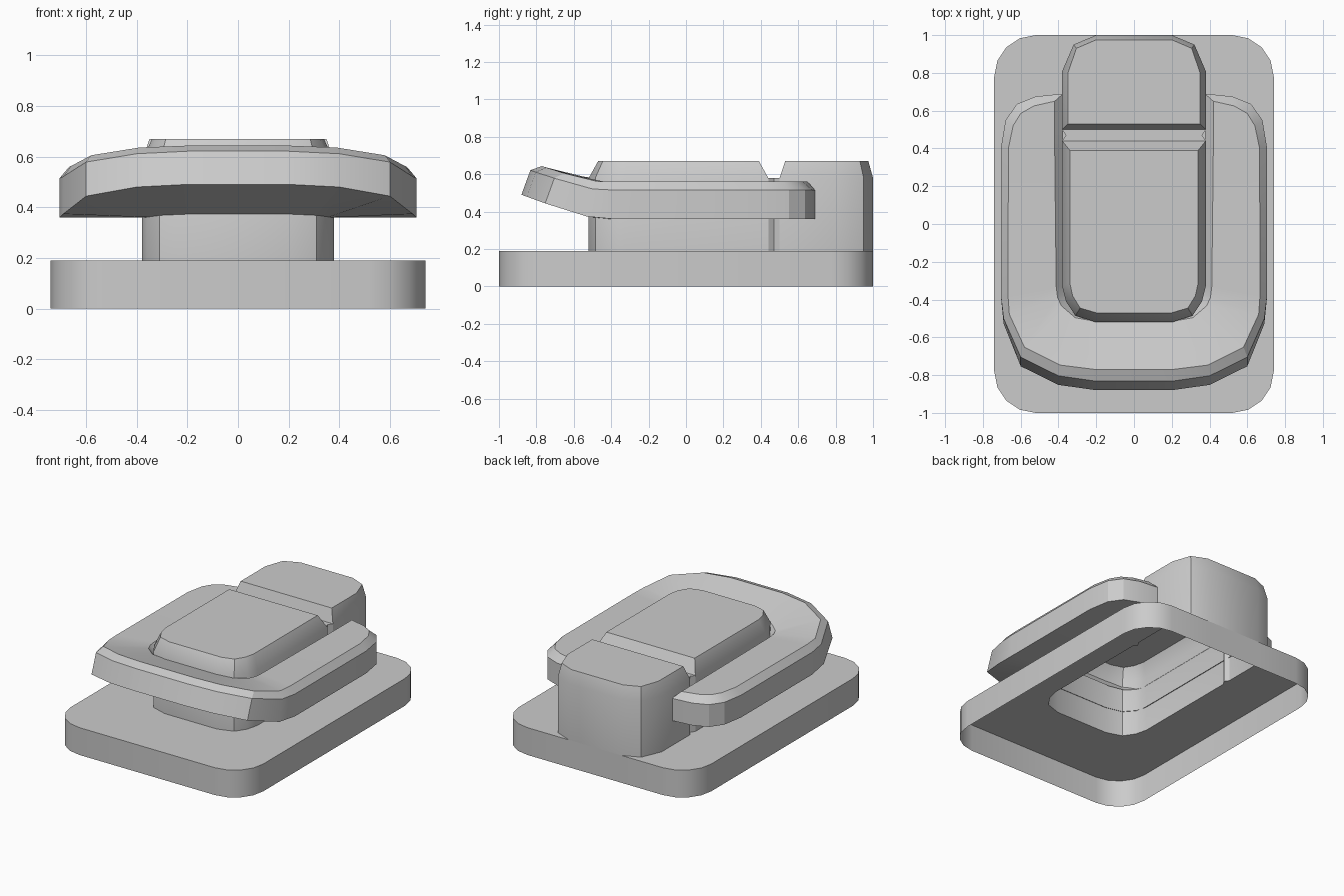
import bpy, bmesh
from math import sin, cos, radians, pi

if "Cube" in bpy.data.objects:
    bpy.data.objects.remove(bpy.data.objects["Cube"])


def make(name, polys, angle=30):
    """Build an object from polygons given as point lists, welding shared points."""
    bm = bmesh.new()
    for poly in polys:
        bm.faces.new([bm.verts.new(p) for p in poly])
    bmesh.ops.remove_doubles(bm, verts=bm.verts, dist=0.0005)
    bmesh.ops.recalc_face_normals(bm, faces=bm.faces)
    me = bpy.data.meshes.new(name)
    bm.to_mesh(me)
    bm.free()
    ob = bpy.data.objects.new(name, me)
    bpy.context.collection.objects.link(ob)
    bpy.ops.object.select_all(action='DESELECT')
    ob.select_set(True)
    bpy.context.view_layer.objects.active = ob
    bpy.ops.object.shade_smooth_by_angle(angle=radians(angle))
    return ob


def mirrored(half):
    """Right-hand half outline followed by its mirror image."""
    return half + [(-x, y) for x, y in reversed(half)]


def at(points, z):
    return [(x, y, z) for x, y in points]


def bridge(a, b, closed=True):
    n = len(a)
    return [[a[i], a[(i + 1) % n], b[(i + 1) % n], b[i]]
            for i in range(n if closed else n - 1)]


# Shared outlines, right half
front_half = [(.2, -.52), (.31, -.485), (.36, -.41), (.38, -.33), (.38, .44)]
back_half = [(.38, .5), (.38, .81), (.32, .95), (.2, 1.0)]
body_loop = mirrored(front_half + [(.36, .47)] + back_half)

# Base plate: open underneath, top cut out around the body
R = .22
corner = [(.52 + R * sin(a), .78 + R * cos(a)) for a in [i * pi / 8 for i in range(5)]]
base_half = corner + [(x, -y) for x, y in reversed(corner)]
base_loop = [(.2, 1.0)] + mirrored(base_half) + [(-.2, 1.0)]
hole = [(-x, y) for x, y in reversed(front_half + [(.36, .47)] + back_half[:-1])]
hole += [(-x, y) for x, y in reversed(hole)]
make("base_plate", bridge(at(base_loop, 0), at(base_loop, .19))
     + [at(base_loop + hole, .19)])

# Body: walls, groove floor and two bevelled caps
front_top = [(.2, -.47), (.285, -.445), (.325, -.38), (.34, -.31), (.34, .39)]
back_top = [(.35, .53), (.35, .8), (.305, .93), (.2, .975)]
polys = bridge(at(body_loop, .19), at(body_loop, .58))
polys.append(at(mirrored([(.38, .44), (.36, .47), (.38, .5)]), .58))
for low, top in ((front_half, front_top), (back_half, back_top)):
    lo, hi = at(mirrored(low), .58), at(mirrored(top), .67)
    polys += bridge(lo, hi) + [hi]
make("body", polys)

# U-shaped lever, drawn flat and then bent upward at the front
outer = [(.375, .69), (.52, .675), (.62, .635), (.68, .55), (.705, .4), (.705, -.38),
         (.69, -.53), (.6, -.765), (.4, -.87), (.2, -.9)]
outer_top = [(.42, .65), (.53, .625), (.6, .585), (.64, .52), (.665, .4), (.667, -.38),
             (.66, -.51), (.58, -.725), (.39, -.825), (.2, -.85)]
inner = [(.375, .69), (.375, .62), (.375, .57), (.375, .5), (.375, .4), (.375, -.33),
         (.37, -.37), (.355, -.41), (.305, -.48), (.2, -.515)]
inner_top = [(.42, .65), (.42, .62), (.42, .57), (.42, .5), (.42, .4), (.412, -.33),
             (.405, -.39), (.385, -.45), (.31, -.535), (.2, -.56)]


def bend(p, start=-.38, length=.28, angle=radians(20)):
    x, y, z = p
    s = start - y
    if s <= 0:
        return p
    rad = length / angle
    t = min(s, length) / rad
    rest = max(0, s - length)
    h = (z - .36) * (1 - .1 * min(1, s / .5))
    return (x, start - rad * sin(t) - rest * cos(t) + h * sin(t),
            .36 + rad * (1 - cos(t)) + rest * sin(t) + h * cos(t))


rows = [[bend(p) for p in at(mirrored(o), z)] for o, z in
        ((inner, .36), (outer, .36), (outer, .515), (outer_top, .56),
         (inner_top, .56), (inner, .515))]
polys = []
for a, b in zip(rows, rows[1:]):
    for quad in bridge(a, b, closed=False):
        poly = [p for i, p in enumerate(quad) if p != quad[i - 1]]
        if len(poly) > 2:
            polys.append(poly)
make("lever", polys, 25)
